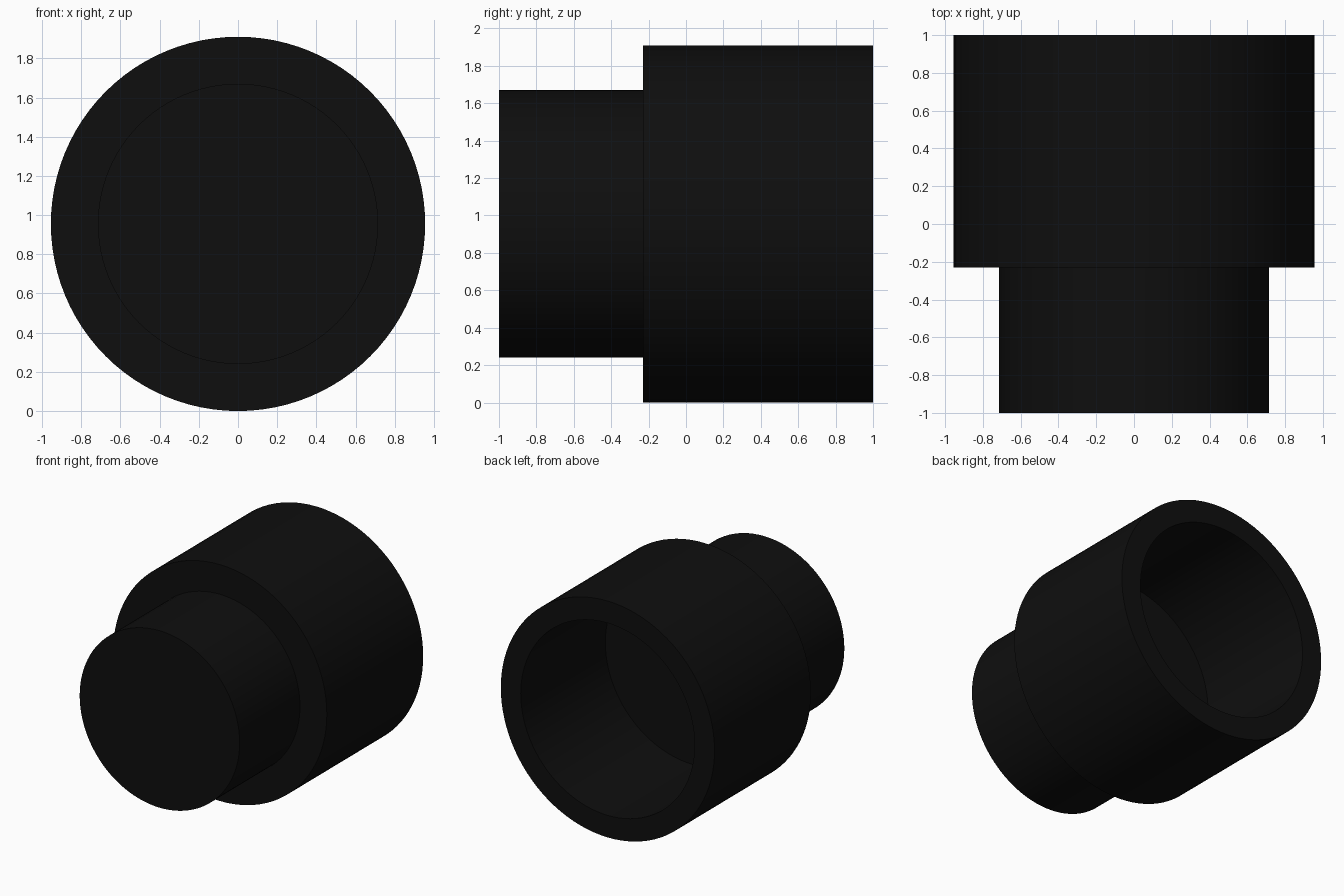
import bpy, bmesh, math
from mathutils import Matrix, Vector

if "Cube" in bpy.data.objects:
    bpy.data.objects.remove(bpy.data.objects["Cube"])

RADIUS = 0.955      # outer radius, also the height of the axis
SEGMENTS = 96

black = bpy.data.materials.new("near_black")
black.diffuse_color = (0.0045, 0.0045, 0.0045, 1.0)
black.use_nodes = True
black.node_tree.nodes["Principled BSDF"].inputs["Base Color"].default_value = black.diffuse_color


def lathe(name, profile):
    """Revolve (radius, y) points around the front-to-back axis."""
    bm = bmesh.new()
    verts = [bm.verts.new((r, y, 0)) for r, y in profile]
    edges = [bm.edges.new(pair) for pair in zip(verts, verts[1:])]
    bmesh.ops.spin(bm, geom=verts + edges, cent=(0, 0, 0), axis=(0, 1, 0),
                   angle=math.tau, steps=SEGMENTS, use_duplicate=False)
    bmesh.ops.remove_doubles(bm, verts=bm.verts, dist=1e-4)
    bmesh.ops.recalc_face_normals(bm, faces=bm.faces)
    bmesh.ops.transform(bm, matrix=Matrix.Translation(Vector((0, 0, RADIUS))),
                        verts=bm.verts)
    mesh = bpy.data.meshes.new(name)
    bm.to_mesh(mesh)
    bm.free()
    mesh.materials.append(black)
    obj = bpy.data.objects.new(name, mesh)
    bpy.context.collection.objects.link(obj)
    bpy.ops.object.select_all(action='DESELECT')
    obj.select_set(True)
    bpy.context.view_layer.objects.active = obj
    bpy.ops.object.shade_smooth_by_angle(angle=math.radians(30))
    return obj


# Solid front plug, step, wide sleeve, then the blind bore in the back
lathe("stepped_cap", [
    (0, -1.0), (0.715, -1.0),            # plug front
    (0.715, -0.23), (RADIUS, -0.23),     # plug side and shoulder
    (RADIUS, 1.0), (0.777, 1.0),         # sleeve side and back rim
    (0.777, -0.08), (0, -0.08),          # bore wall and floor
])
